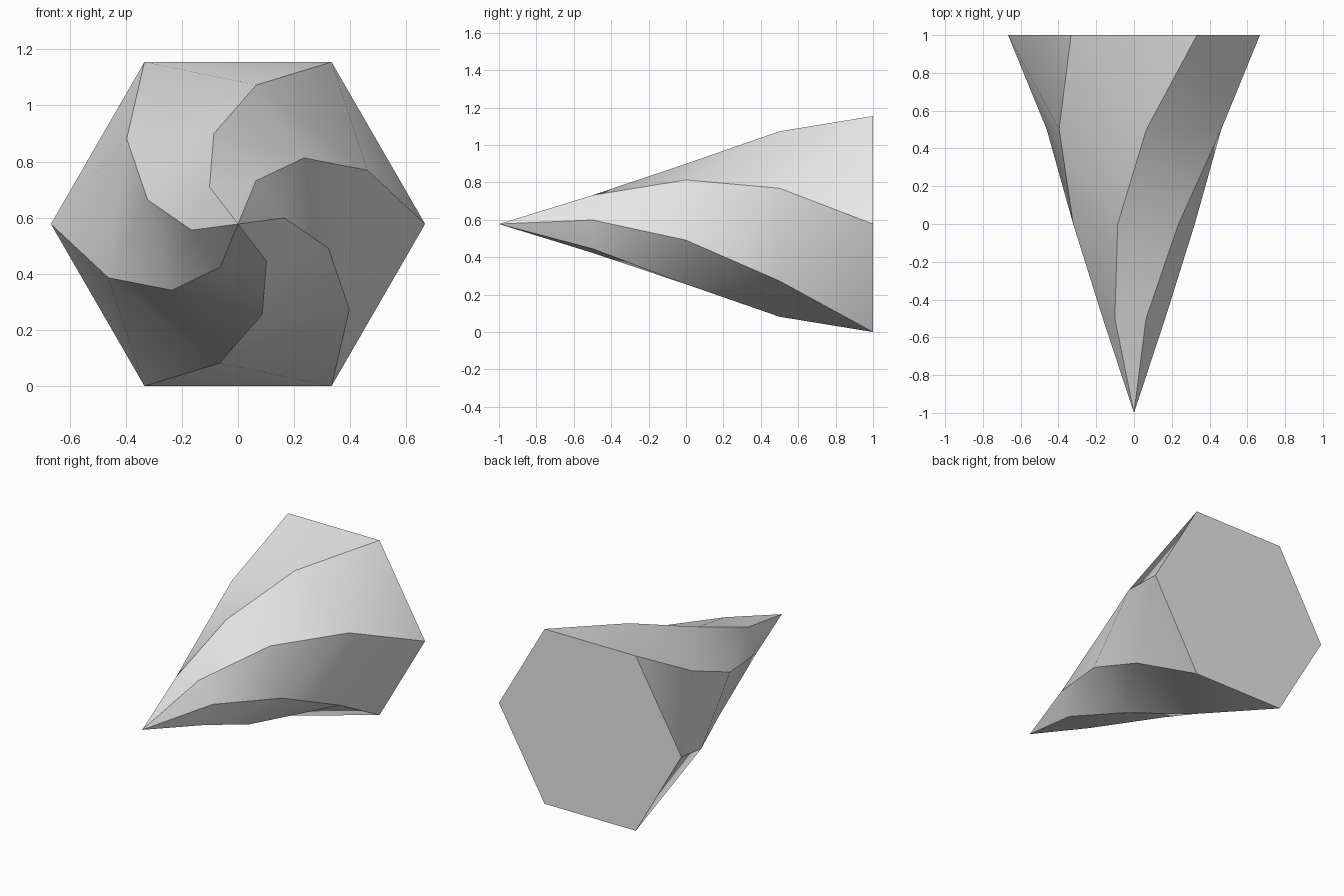
import bpy
import bmesh
from math import cos, sin, pi, sqrt

cube = bpy.data.objects.get("Cube")
if cube:
    bpy.data.objects.remove(cube, do_unlink=True)

SIDES = 6
STEPS = 4
RADIUS = 2 / 3
TWIST = pi / 2
CENTRE_Z = RADIUS * sqrt(3) / 2

grey = bpy.data.materials.new("plain_grey")
grey.use_nodes = True
colour = (0.8, 0.8, 0.8, 1)
grey.diffuse_color = colour
grey.node_tree.nodes["Principled BSDF"].inputs["Base Color"].default_value = colour

bm = bmesh.new()


def ring(step):
    """Hexagon that shrinks and turns towards the tip."""
    t = step / STEPS
    r = RADIUS * (1 - t)
    angles = [2 * pi * i / SIDES + TWIST * t for i in range(SIDES)]
    return [bm.verts.new((r * cos(a), 1 - 2 * t, CENTRE_Z + r * sin(a))) for a in angles]


rings = [ring(s) for s in range(STEPS)]
tip = bm.verts.new((0, -1, CENTRE_Z))

# Flat back
bm.faces.new(rings[0])

# Twisted sides, split along the short diagonal
for big, small in zip(rings, rings[1:]):
    for i in range(SIDES):
        j = (i + 1) % SIDES
        bm.faces.new((big[i], big[j], small[i]))
        bm.faces.new((big[j], small[j], small[i]))

# Point
for i in range(SIDES):
    bm.faces.new((rings[-1][i], rings[-1][(i + 1) % SIDES], tip))

bmesh.ops.recalc_face_normals(bm, faces=bm.faces)
for face in bm.faces:
    face.smooth = True

# Crisp ridges and back rim
for i in range(SIDES):
    ridge = [r[i] for r in rings] + [tip]
    for a, b in zip(ridge, ridge[1:]):
        bm.edges.get((a, b)).smooth = False
    bm.edges.get((rings[0][i], rings[0][(i + 1) % SIDES])).smooth = False

mesh = bpy.data.meshes.new("twisted_spike")
bm.to_mesh(mesh)
bm.free()
mesh.materials.append(grey)
spike = bpy.data.objects.new("twisted_spike", mesh)
bpy.context.collection.objects.link(spike)
